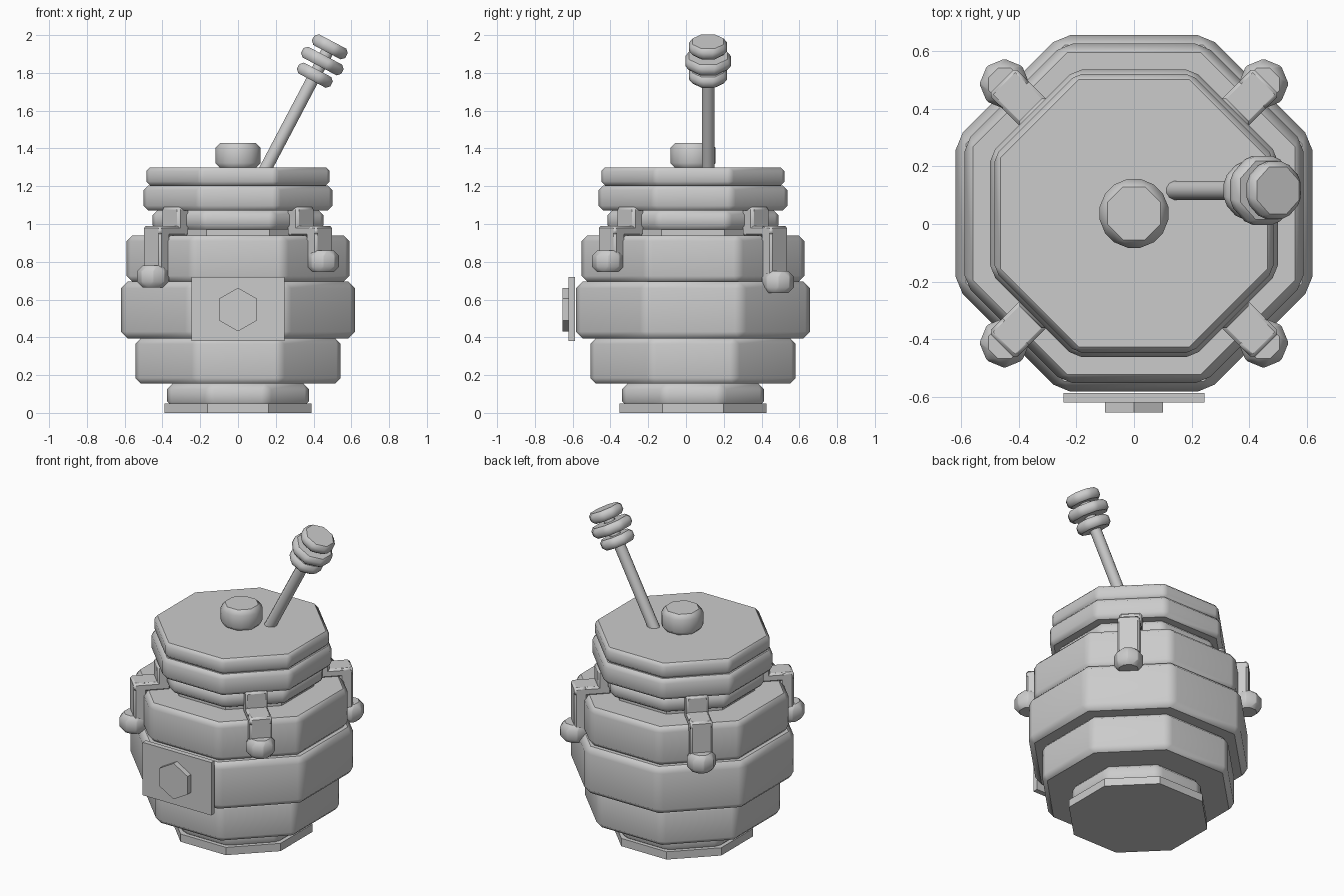
import bpy, bmesh, math
from mathutils import Matrix, Vector

if "Cube" in bpy.data.objects:
    bpy.data.objects.remove(bpy.data.objects["Cube"], do_unlink=True)

grey = bpy.data.materials.new("plain_grey")
grey.use_nodes = True
GREY = (0.6, 0.6, 0.6, 1)
grey.diffuse_color = GREY
grey.node_tree.nodes["Principled BSDF"].inputs["Base Color"].default_value = GREY

CENTRE_Y = 0.037


def finish(name, bm, matrix, bevel=0.0, segments=1):
    """Bevel, place and shade one part."""
    if bevel:
        bmesh.ops.bevel(bm, geom=bm.edges[:], offset=bevel, segments=segments,
                        profile=0.5, affect='EDGES', clamp_overlap=True)
    bm.transform(matrix)
    bmesh.ops.recalc_face_normals(bm, faces=bm.faces)
    mesh = bpy.data.meshes.new(name)
    bm.to_mesh(mesh)
    bm.free()
    mesh.materials.append(grey)
    obj = bpy.data.objects.new(name, mesh)
    bpy.context.collection.objects.link(obj)
    bpy.ops.object.select_all(action='DESELECT')
    obj.select_set(True)
    bpy.context.view_layer.objects.active = obj
    bpy.ops.object.shade_smooth_by_angle(angle=math.radians(40))
    weighted = obj.modifiers.new("weighted_normals", 'WEIGHTED_NORMAL')
    weighted.keep_sharp = True
    return obj


def prism(name, sides, apothem, low, high, matrix, bevel=0.0, segments=1):
    """Prism along z whose flat sides face the axes."""
    bm = bmesh.new()
    radius = apothem / math.cos(math.pi / sides)
    bmesh.ops.create_cone(bm, cap_ends=True, segments=sides, radius1=radius,
                          radius2=radius, depth=high - low)
    turn = Matrix.Rotation(math.pi / sides, 4, 'Z')
    lift = Matrix.Translation((0, 0, (low + high) / 2))
    return finish(name, bm, matrix @ lift @ turn, bevel, segments)


def box(name, low, high, matrix, bevel=0.0):
    bm = bmesh.new()
    bmesh.ops.create_cube(bm, size=1)
    low, high = Vector(low), Vector(high)
    bmesh.ops.scale(bm, vec=high - low, verts=bm.verts)
    bmesh.ops.translate(bm, vec=(low + high) / 2, verts=bm.verts)
    return finish(name, bm, matrix, bevel)


# Jar: stacked octagonal bands
axis = Matrix.Translation((0, CENTRE_Y, 0))
bands = [
    ("foot_plate", 0.39, 0.0, 0.05, 0),
    ("foot_collar", 0.375, 0.03, 0.155, 0.03),
    ("lower_band", 0.543, 0.155, 0.395, 0.03),
    ("middle_band", 0.62, 0.395, 0.695, 0.035),
    ("upper_band", 0.59, 0.695, 0.94, 0.03),
    ("neck", 0.40, 0.93, 1.0, 0),
    ("neck_ring", 0.453, 0.97, 1.072, 0.025),
    ("lid_rim", 0.50, 1.072, 1.205, 0.025),
    ("lid_top", 0.485, 1.205, 1.30, 0.02),
]
for name, apothem, low, high, bevel in bands:
    prism(name, 8, apothem, low, high, axis, bevel)
prism("lid_knob", 8, 0.12, 1.295, 1.43, axis, 0.028)

# Honey drips over the four diagonal corners
drips = [("front_left", -45, 0.745), ("back_left", 45, 0.635),
         ("back_right", 135, 0.68), ("front_right", 225, 0.665)]
for corner, angle, bottom in drips:
    turn = axis @ Matrix.Rotation(math.radians(angle), 4, 'Z')
    box(corner + "_drip_top", (0.43, -0.066, 0.935), (0.51, 0.066, 1.09), turn, 0.012)
    box(corner + "_drip_shelf", (0.45, -0.066, 0.935), (0.65, 0.066, 0.99), turn, 0.012)
    box(corner + "_drip_run", (0.57, -0.066, bottom + 0.06), (0.65, 0.066, 0.99), turn, 0.012)
    blob = turn @ Matrix.Translation((0.637, 0, 0))
    prism(corner + "_drip_end", 8, 0.085, bottom, bottom + 0.115, blob, 0.03)

# Front plaque with hexagonal badge
box("plaque", (-0.245, -0.621, 0.38), (0.245, -0.588, 0.72), Matrix.Identity(4))
badge = Matrix.Translation((0, 0, 0.547)) @ Matrix.Rotation(math.pi / 2, 4, 'X')
badge = badge @ Matrix.Rotation(math.pi / 6, 4, 'Z') @ Matrix.Rotation(-math.pi / 6, 4, 'Z')
prism("badge", 6, 0.1, 0.61, 0.655, badge @ Matrix.Rotation(math.pi / 6, 4, 'Z'))

# Honey dipper leaning out of the lid
foot, head = Vector((0.15, 0.117, 1.30)), Vector((0.486, 0.117, 1.938))
lean = Matrix.Translation(foot) @ (head - foot).to_track_quat('Z', 'Y').to_matrix().to_4x4()
length = (head - foot).length
prism("dipper_rod", 12, 0.033, -0.04, length, lean)
for name, radius, drop in [("dipper_top_ring", 0.1, 0), ("dipper_middle_ring", 0.12, 0.085),
                           ("dipper_lower_ring", 0.1, 0.17)]:
    prism(name, 8, radius, length - drop - 0.032, length - drop + 0.032, lean, 0.018)
